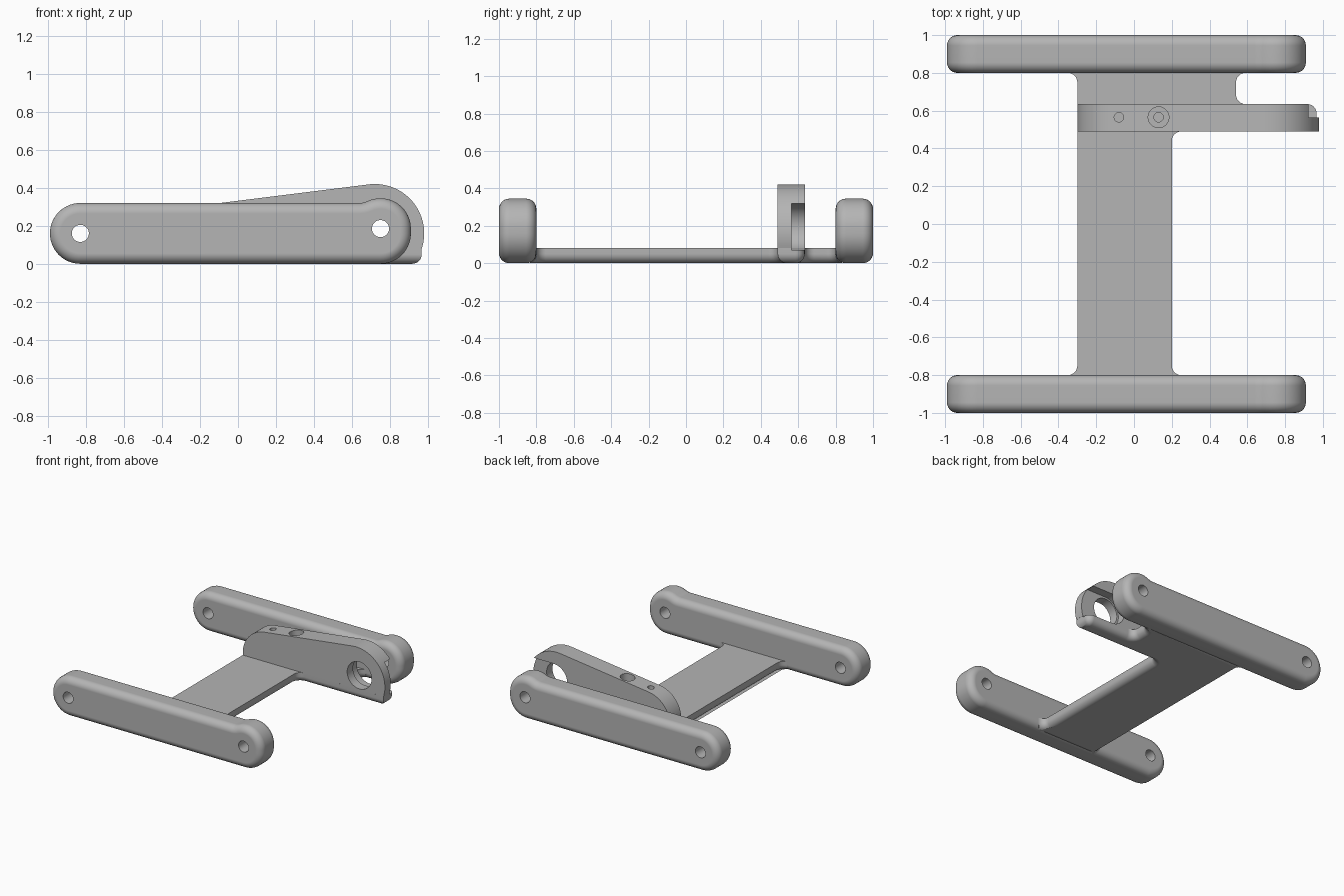
import bpy, bmesh, math
from mathutils import Vector

if "Cube" in bpy.data.objects:
    bpy.data.objects.remove(bpy.data.objects["Cube"])

grey = bpy.data.materials.new("plain grey")
grey.use_nodes = True
COLOUR = (0.46, 0.46, 0.46, 1)
grey.diffuse_color = COLOUR
grey.node_tree.nodes["Principled BSDF"].inputs["Base Color"].default_value = COLOUR


def arc(cx, cy, r, a0, a1, n=12):
    """Points on an arc, angles in degrees."""
    angles = [math.radians(a0 + (a1 - a0) * i / n) for i in range(n + 1)]
    return [(cx + r * math.cos(a), cy + r * math.sin(a)) for a in angles]


def inset(points, d):
    """Move a counter-clockwise outline inwards by d with mitred corners."""
    out = []
    for i, p in enumerate(points):
        p = Vector(p)
        e0 = (p - Vector(points[i - 1])).normalized()
        e1 = (Vector(points[(i + 1) % len(points)]) - p).normalized()
        n0, n1 = Vector((-e0.y, e0.x)), Vector((-e1.y, e1.x))
        out.append(p + (n0 + n1) * (d / (1 + n0.dot(n1))))
    return out


def extrude(name, outline, low, high, place, r_low=0, r_high=0, steps=7):
    """Extrude an outline from low to high, rounding either rim."""
    rings = []
    for r, base, sign in ((r_low, low, 1), (r_high, high, -1)):
        count = steps if r else 0
        part = []
        for i in range(count + 1):
            a = math.pi / 2 * i / max(count, 1)
            part.append((r * (1 - math.sin(a)), base + sign * r * (1 - math.cos(a))))
        rings += part if sign > 0 else part[::-1]
    bm = bmesh.new()
    loops = [[bm.verts.new(place(p[0], p[1], w)) for p in inset(outline, d)]
             for d, w in rings]
    for a, b in zip(loops, loops[1:]):
        for i in range(len(a)):
            bm.faces.new((a[i - 1], a[i], b[i], b[i - 1]))
    bm.faces.new(loops[0][::-1])
    bm.faces.new(loops[-1])
    bmesh.ops.recalc_face_normals(bm, faces=bm.faces)
    mesh = bpy.data.meshes.new(name)
    bm.to_mesh(mesh)
    bm.free()
    mesh.materials.append(grey)
    obj = bpy.data.objects.new(name, mesh)
    bpy.context.collection.objects.link(obj)
    return obj


def upright(u, v, w):
    return (u, w, v)


def flat(u, v, w):
    return (u, v, w)


def circle(x, y, r):
    return arc(x, y, r, 0, 352.5, 47)


def finish(obj, cutters):
    """Apply the cutters, then smooth with sharp edges kept."""
    bpy.ops.object.select_all(action="DESELECT")
    bpy.context.view_layer.objects.active = obj
    obj.select_set(True)
    for cutter in cutters:
        mod = obj.modifiers.new("cut", "BOOLEAN")
        mod.operation, mod.solver, mod.object = "DIFFERENCE", "EXACT", cutter
        bpy.ops.object.modifier_apply(modifier=mod.name)
    bpy.ops.object.shade_smooth_by_angle(angle=math.radians(30))
    mod = obj.modifiers.new("clean shading", "WEIGHTED_NORMAL")
    mod.keep_sharp = True


# Side rails with a raised round end and two pin holes
rail_outline = (arc(-0.83, 0.16, 0.16, 90, 270, 28)
                + arc(0.75, 0.16, 0.16, 270, 360, 14)
                + arc(0.75, 0.185, 0.16, 0, 115.3, 18)
                + arc(0.639, 0.42, 0.1, -64.7, -90, 6)[1:])
pin_holes = [extrude("pin_hole_cutter", circle(x, z, 0.045), -1.2, 1.2, upright)
             for x, z in ((-0.83, 0.16), (0.75, 0.185))]
for name, y in (("front_rail", -1.0), ("back_rail", 0.8)):
    rail = extrude(name, rail_outline, y, y + 0.2, upright, 0.055, 0.055)
    finish(rail, pin_holes)

# Cutters for the bearing bore, its pocket and the slot to the bracket end
bore = extrude("bore_cutter", circle(0.75, 0.195, 0.11), 0.4, 0.7, upright)
pocket_outline = arc(0.75, 0.195, 0.125, 90, 270, 24) + [(1.1, 0.07), (1.1, 0.32)]
pocket = extrude("pocket_cutter", pocket_outline, 0.565, 0.7, upright)

# Cross plate with filleted corners and an arm under the bracket
f = 0.05
plate_outline = ([(-0.35, -0.86), (0.25, -0.86)]
                 + arc(0.25, -0.75, f, 270, 180, 6)
                 + arc(0.25, 0.44, f, 180, 90, 6)
                 + [(0.967, 0.49)]
                 + arc(0.917, 0.585, f, 0, 90, 6)
                 + arc(0.59, 0.685, f, 270, 180, 6)
                 + arc(0.59, 0.75, f, 180, 90, 6)
                 + [(0.59, 0.86), (-0.35, 0.86)]
                 + arc(-0.35, 0.75, f, 90, 0, 6)
                 + arc(-0.35, -0.75, f, 0, -90, 6))
plate = extrude("cross_plate", plate_outline, 0, 0.08, flat, r_low=0.05)
finish(plate, [bore, pocket])

# Bracket rising from the plate to a large round end
bracket_outline = ([(-0.3, 0.08)]
                   + arc(0.72, 0.16, 0.26, -17.9, 97, 28)
                   + arc(-0.08, 0.1, 0.22, 97, 180, 16))
bracket = extrude("bracket", bracket_outline, 0.49, 0.635, upright)
screw_holes = [extrude("screw_hole_cutter", circle(x, 0.565, r), low, 0.6, flat)
               for x, r, low in ((-0.08, 0.025, 0.12), (0.13, 0.055, 0.26),
                                 (0.13, 0.025, 0.12))]
finish(bracket, [bore, pocket] + screw_holes)

# Hide the cutters
for cutter in pin_holes + [bore, pocket] + screw_holes:
    cutter.hide_render = True
    cutter.hide_viewport = True
